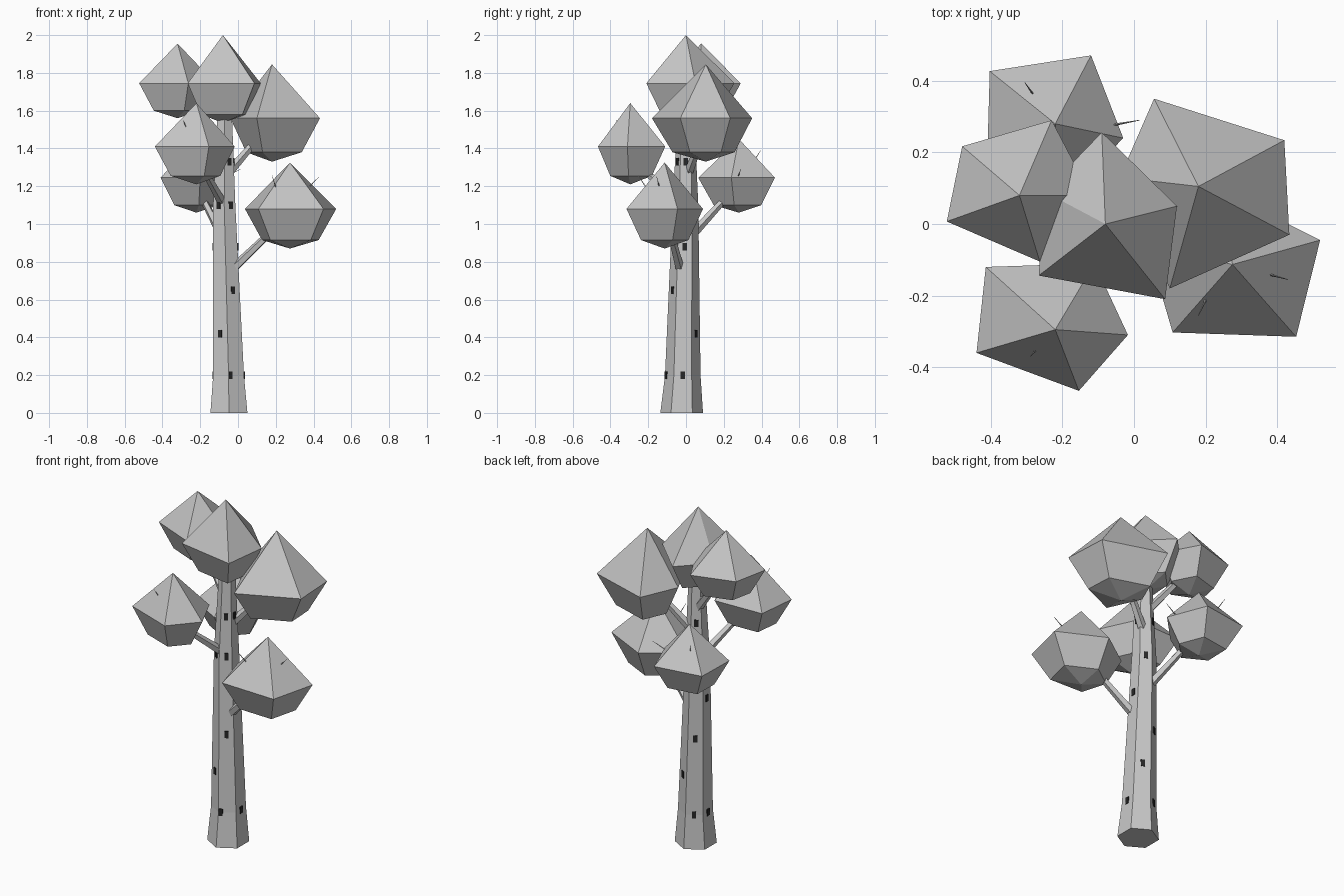
import bpy, bmesh, math
from mathutils import Vector, Matrix

if "Cube" in bpy.data.objects:
    bpy.data.objects.remove(bpy.data.objects["Cube"])


def material(name, rgb):
    m = bpy.data.materials.new(name)
    m.diffuse_color = (*rgb, 1)
    m.use_nodes = True
    m.node_tree.nodes["Principled BSDF"].inputs["Base Color"].default_value = m.diffuse_color
    return m


BARK = material("bark grey", (0.58, 0.58, 0.58))
LEAF = material("leaf grey", (0.55, 0.55, 0.55))
DARK = material("dark bark mark", (0.02, 0.02, 0.02))


def finish(name, bm, mat):
    bmesh.ops.recalc_face_normals(bm, faces=bm.faces[:])
    me = bpy.data.meshes.new(name)
    bm.to_mesh(me)
    bm.free()
    me.materials.append(mat)
    ob = bpy.data.objects.new(name, me)
    bpy.context.collection.objects.link(ob)
    return ob


def bridge(bm, a, b):
    n = len(a)
    for i in range(n):
        bm.faces.new((a[i], a[(i + 1) % n], b[(i + 1) % n], b[i]))


# Trunk: tapered, flared hexagonal column (x, y, z, radius)
TRUNK = [(-.048, -.023, 0, .113), (-.05, -.017, .2, .094),
         (-.073, -.003, 1.1, .068), (-.07, 0, 1.62, .042)]
bm = bmesh.new()
rings = []
for x, y, z, r in TRUNK:
    rings.append([bm.verts.new((x + r * math.cos(math.radians(30 + 60 * i)),
                                y + r * math.sin(math.radians(30 + 60 * i)), z))
                  for i in range(6)])
for a, b in zip(rings, rings[1:]):
    bridge(bm, a, b)
bm.faces.new(rings[0])
bm.faces.new(rings[-1])
finish("trunk", bm, BARK)


def trunk_at(z):
    for a, b in zip(TRUNK, TRUNK[1:]):
        if z <= b[2]:
            t = (z - a[2]) / (b[2] - a[2])
            return [a[i] + t * (b[i] - a[i]) for i in (0, 1, 3)]


# Bark marks: thin plates on the trunk faces (face azimuth, sideways shift, height)
MARKS = [(0, 0, .2), (-60, -.035, .2), (180, 0, .2), (120, 0, .2),
         (-120, 0, .42), (60, 0, .42), (-60, 0, .65), (150, 0, .65),
         (0, 0, .88), (180, 0, .88), (-120, 0, 1.1), (-60, .005, 1.1),
         (60, 0, 1.1), (0, 0, 1.33), (-60, 0, 1.33), (120, 0, 1.33)]
bm = bmesh.new()
for az, side, z in MARKS:
    az = round(az / 60) * 60
    x, y, r = trunk_at(z)
    m = (Matrix.Translation((x, y, z)) @ Matrix.Rotation(math.radians(az), 4, 'Z')
         @ Matrix.Translation((r * math.cos(math.pi / 6), side, 0))
         @ Matrix.Diagonal((.009, .022, .04, 1)))
    bmesh.ops.create_cube(bm, size=1, matrix=m)
finish("bark_marks", bm, DARK)


# Leaf clumps: pentagonal, pointed above, rounded off below
# apex x, y, z, ring z, lower ring z, bottom z, then the five ring corners
CLUMPS = {
    "top": ((-.08, 0, 2.0, 1.745, 1.58, 1.535),
            [(.087, -.21), (.12, .05), (-.09, .256), (-.25, .09), (-.266, -.144)]),
    "upper_left": ((-.32, .08, 1.955, 1.745, 1.6, 1.56),
                   [(-.263, -.105), (-.12, .08), (-.23, .29), (-.48, .217), (-.523, .007)]),
    "upper_right": ((.18, .105, 1.845, 1.56, 1.38, 1.33),
                    [(.1, -.18), (.434, -.03), (.42, .234), (.056, .35), (-.04, .13)]),
    "lower_right": ((.275, -.113, 1.325, 1.08, .915, .87),
                    [(.108, -.303), (.453, -.315), (.52, -.045), (.25, .09), (.037, -.06)]),
    "front_left": ((-.22, -.295, 1.64, 1.41, 1.255, 1.21),
                   [(-.44, -.36), (-.154, -.466), (-.017, -.31), (-.11, -.11), (-.414, -.12)]),
    "back_left": ((-.22, .28, 1.45, 1.245, 1.1, 1.06),
                  [(-.2, .065), (-.03, .24), (-.12, .471), (-.403, .427), (-.41, .18)]),
}
for name, ((x, y, top, mid, low, bot), ring) in CLUMPS.items():
    bm = bmesh.new()
    apex = bm.verts.new((x, y, top))
    base = bm.verts.new((x, y, bot))
    up = [bm.verts.new((px, py, mid)) for px, py in ring]
    lo = [bm.verts.new((x + .62 * (px - x), y + .62 * (py - y), low)) for px, py in ring]
    bridge(bm, up, lo)
    for i in range(5):
        j = (i + 1) % 5
        bm.faces.new((up[i], up[j], apex))
        bm.faces.new((lo[j], lo[i], base))
    finish("leaves_" + name, bm, LEAF)


def rod(name, a, b, r1, r2, sides):
    a, b = Vector(a), Vector(b)
    d = b - a
    bm = bmesh.new()
    bmesh.ops.create_cone(
        bm, cap_ends=True, segments=sides, radius1=r1, radius2=r2, depth=d.length,
        matrix=Matrix.Translation((a + b) / 2) @ d.to_track_quat('Z', 'Y').to_matrix().to_4x4())
    finish(name, bm, BARK)


# Branches from the trunk into the clumps
BRANCHES = [((-.04, -.03, .75), (.24, -.1, 1.02)), ((-.075, -.02, 1.1), (-.2, -.26, 1.32)),
            ((-.08, .02, .93), (-.21, .25, 1.18)), ((-.06, .01, 1.26), (.13, .09, 1.48)),
            ((-.08, .01, 1.4), (-.28, .07, 1.66))]
for i, (a, b) in enumerate(BRANCHES):
    rod(f"branch_{i + 1}", a, b, .026, .016, 5)

# Twigs: thin spikes poking out of the clumps
TWIGS = [((.3, -.12, 1.12), (.43, -.155, 1.25)), ((.23, -.15, 1.1), (.18, -.255, 1.26)),
         ((-.22, -.29, 1.38), (-.29, -.37, 1.55)), ((-.23, .29, 1.22), (-.305, .395, 1.39)),
         ((-.15, .26, 1.21), (.015, .29, 1.29))]
for i, (a, b) in enumerate(TWIGS):
    rod(f"twig_{i + 1}", a, b, .008, .001, 3)
